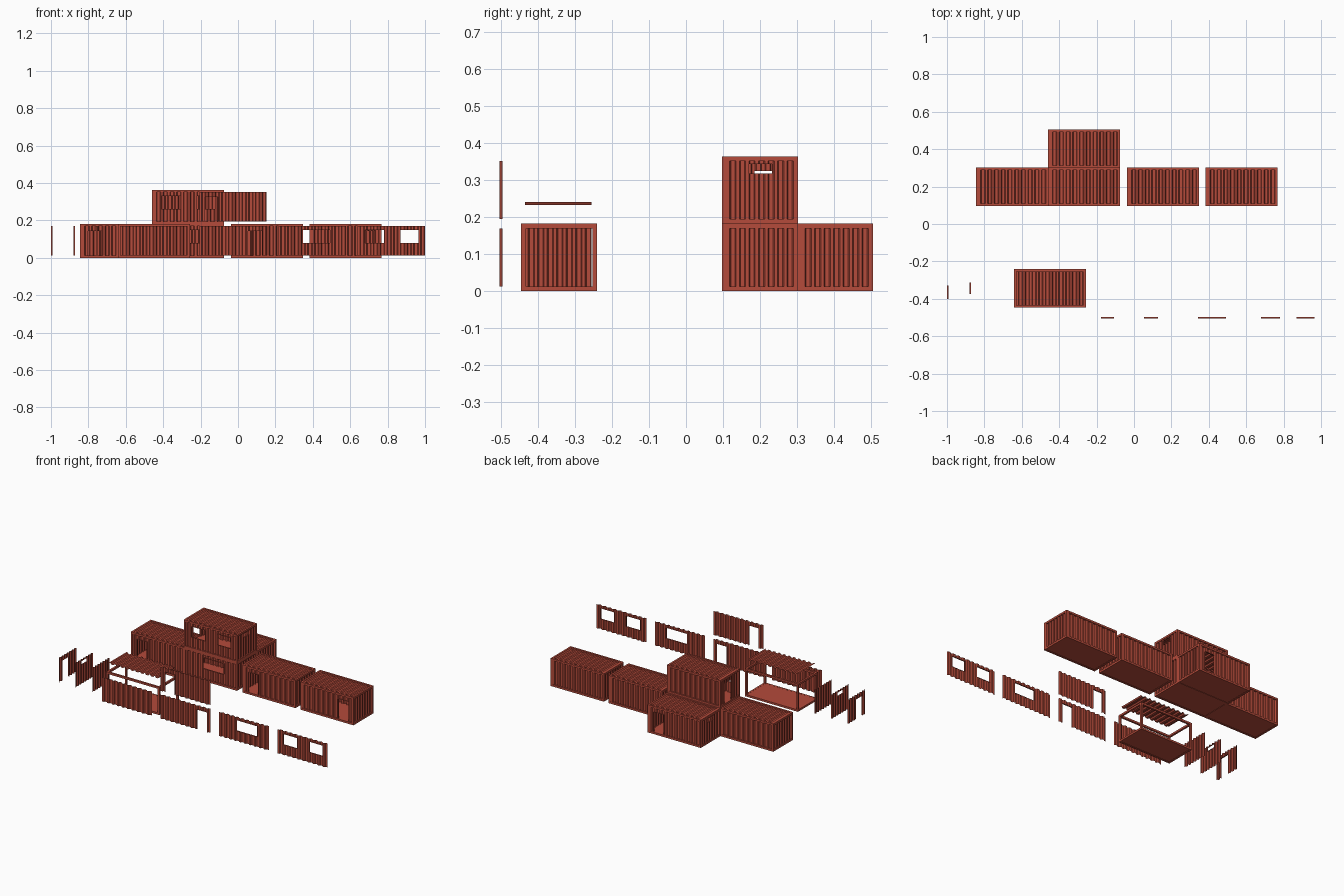
import bpy, bmesh
from math import radians
from mathutils import Matrix, Vector

if "Cube" in bpy.data.objects:
    bpy.data.objects.remove(bpy.data.objects["Cube"])

red = bpy.data.materials.new("container red")
red.diffuse_color = (0.46, 0.07, 0.043, 1)
red.use_nodes = True
red.node_tree.nodes["Principled BSDF"].inputs["Base Color"].default_value = red.diffuse_color

L, W, H, B = 0.385, 0.205, 0.182, 0.0125      # module size and bar thickness
PL, PW, PH = L - 2 * B, W - 2 * B, H - 2 * B  # infill panel sizes
D = 0.004                                     # half depth of corrugation

# openings as (u0, u1, v0, v1) within a panel
DOOR_L = [(0.03, 0.10, 0, 0.13)]
DOOR_R = [(0.26, 0.335, 0, 0.13)]
WINDOW = [(0.124, 0.274, 0.067, 0.137)]
WINDOWS = [(0.04, 0.14, 0.067, 0.137), (0.23, 0.325, 0.067, 0.137)]
END_DOOR = [(0.035, 0.105, 0, 0.13)]
END_VENT = [(0.06, 0.122, 0.123, 0.149)]


def finish(name, bm):
    me = bpy.data.meshes.new(name)
    bm.to_mesh(me)
    bm.free()
    me.materials.append(red)
    ob = bpy.data.objects.new(name, me)
    bpy.context.scene.collection.objects.link(ob)
    return ob


def sheet(name, length, height, ridges, holes, matrix):
    """Corrugated sheet centred in u, rising in v, with framed openings."""
    p = length / ridges
    knots = [(0, D)]
    for i in range(ridges):
        for f, w in ((0.32, D), (0.45, -D), (0.87, -D), (1.0, D)):
            knots.append(((i + f) * p, w))

    def depth(u):
        for (a, wa), (b, wb) in zip(knots, knots[1:]):
            if u <= b + 1e-9:
                return wa + (wb - wa) * (u - a) / (b - a)
        return D

    us = sorted({round(k[0], 5) for k in knots} | {u for h in holes for u in h[:2]})
    vs = sorted({0, height} | {v for h in holes for v in h[2:]})
    bm = bmesh.new()

    def quad(*pts):
        bm.faces.new([bm.verts.new((u - length / 2, -w, v)) for u, w, v in pts])

    for u0, u1 in zip(us, us[1:]):
        for v0, v1 in zip(vs, vs[1:]):
            um, vm = (u0 + u1) / 2, (v0 + v1) / 2
            if any(a < um < b and c < vm < d for a, b, c, d in holes):
                continue
            w0, w1 = depth(u0), depth(u1)
            quad((u0, w0, v0), (u1, w1, v0), (u1, w1, v1), (u0, w0, v1))
    # reveals around each opening
    for a, b, c, d in holes:
        quad((a, -D, c), (a, D, c), (a, D, d), (a, -D, d))
        quad((b, D, c), (b, -D, c), (b, -D, d), (b, D, d))
        quad((a, D, d), (b, D, d), (b, -D, d), (a, -D, d))
        if c > 0:
            quad((a, -D, c), (b, -D, c), (b, D, c), (a, D, c))
    bmesh.ops.remove_doubles(bm, verts=bm.verts, dist=1e-5)
    bm.transform(matrix)
    return finish(name, bm)


def place(x, y, z, turn=0):
    return Matrix.Translation((x, y, z)) @ Matrix.Rotation(radians(turn), 4, 'Z')


def roof(name, x, y, z):
    sheet(name, PL, PW, 10, [],
          place(x, y - PW / 2, z) @ Matrix.Rotation(radians(-90), 4, 'X'))


def frame(name, x, y, z):
    """Corner posts, rails and floor plate."""
    bm = bmesh.new()

    def box(c, s):
        m = Matrix.Translation(Vector(c) + Vector((x, y, z))) @ Matrix.Diagonal((*s, 1))
        bmesh.ops.create_cube(bm, size=1, matrix=m)

    ex, ey = (L - B) / 2, (W - B) / 2
    for s in (-1, 1):
        for t in (-1, 1):
            box((s * ex, t * ey, H / 2), (B, B, H))
        for h in (B / 2, H - B / 2):
            box((0, s * ey, h), (PL, B, B))
            box((s * ex, 0, h), (B, PW, B))
    box((0, 0, 0.007), (PL, PW, 0.01))
    finish(name, bm)


def container(name, x, y, z, front=(), right=(), back=(), left=()):
    frame(name + "_frame", x, y, z)
    roof(name + "_roof", x, y, z + H - B / 2)
    ex, ey, b = (L - B) / 2, (W - B) / 2, z + B
    sheet(name + "_front_wall", PL, PH, 10, front, place(x, y - ey, b))
    sheet(name + "_back_wall", PL, PH, 10, back, place(x, y + ey, b, 180))
    sheet(name + "_right_wall", PW, PH, 7, right, place(x + ex, y, b, 90))
    sheet(name + "_left_wall", PW, PH, 7, left, place(x - ex, y, b, 270))


# assembled containers
container("west_container", -0.651, 0.2, 0, front=DOOR_L)
container("middle_container", -0.268, 0.2, 0, front=WINDOW)
container("rear_container", -0.268, 0.403, 0, back=DOOR_L, left=END_VENT)
container("upper_container", -0.268, 0.2, H, front=WINDOWS, right=END_VENT, left=END_DOOR)
container("east_container", 0.155, 0.2, 0, front=DOOR_L)
container("far_east_container", 0.575, 0.2, 0, front=DOOR_R)

# loose kit: bare frame with its roof lifted off
frame("bare_frame", -0.45, -0.343, 0)
roof("loose_roof", -0.45, -0.345, 0.236)

# loose long panels along the front
for name, x, z, holes in (("plain", -0.45, 0, []), ("right_door", -0.027, 0, DOOR_R),
                          ("left_door", -0.027, H, DOOR_L), ("window", 0.397, 0, WINDOW),
                          ("two_window", 0.82, 0, WINDOWS)):
    sheet("loose_" + name + "_panel", PL, PH, 10, holes, place(x, -0.5, z + B))

# loose end panels at the left
for name, x, holes in (("door", -0.996, END_DOOR), ("vent", -0.875, END_VENT), ("plain", -0.754, [])):
    sheet("loose_end_" + name + "_panel", PW, PH, 7, holes, place(x, -0.345, B, 90))
